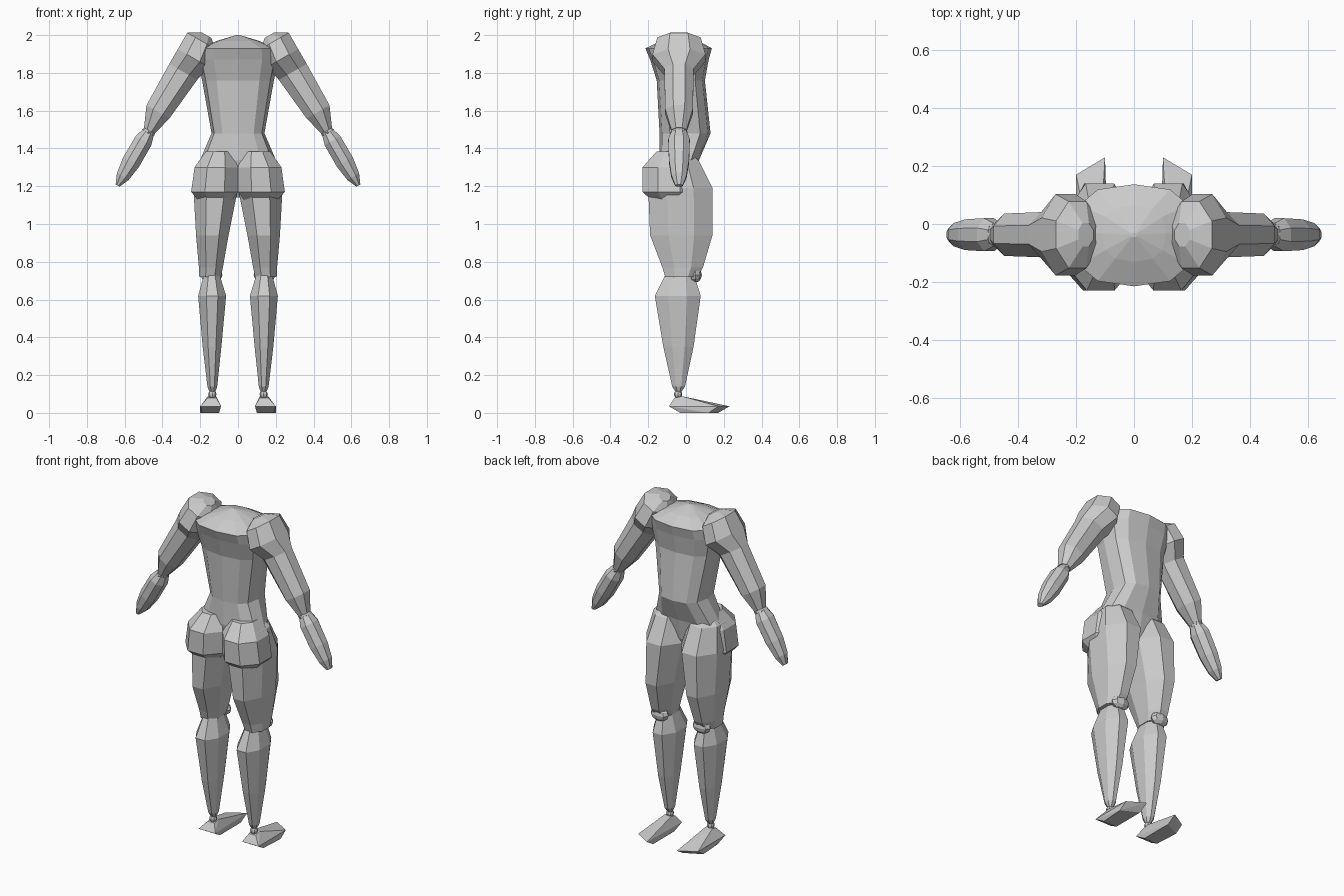
import bpy, bmesh, math
from mathutils import Vector


def finish(bm, name, mirror):
    bmesh.ops.recalc_face_normals(bm, faces=bm.faces)
    me = bpy.data.meshes.new(name)
    bm.to_mesh(me)
    bm.free()
    ob = bpy.data.objects.new(name, me)
    bpy.context.collection.objects.link(ob)
    if mirror:
        m = ob.modifiers.new("Mirror", 'MIRROR')
        m.use_mirror_merge = False
    return ob


def loft(name, rings, n=8, power=1.0, half=True, mirror=True):
    """Skin a tube through rings of (centre, u vector, v vector)."""
    bm = bmesh.new()
    off = math.pi / n if half else 0
    grow = 1 / math.cos(math.pi / n) if half else 1
    bend = lambda c: math.copysign(abs(c) ** power, c) * grow
    loops = []
    for c, u, v in rings:
        angles = [off + 2 * math.pi * i / n for i in range(n)]
        loops.append([bm.verts.new(c + u * bend(math.cos(a)) + v * bend(math.sin(a)))
                      for a in angles])
    for a, b in zip(loops, loops[1:]):
        for i in range(n):
            j = (i + 1) % n
            bm.faces.new((a[i], a[j], b[j], b[i]))
    bm.faces.new(loops[0])
    bm.faces.new(loops[-1])
    return finish(bm, name, mirror)


def upright(rows):
    """Rows of (z, x min, x max, y min, y max) become level rings."""
    return [(Vector(((x0 + x1) / 2, (y0 + y1) / 2, z)),
             Vector(((x1 - x0) / 2, 0, 0)), Vector((0, (y1 - y0) / 2, 0)))
            for z, x0, x1, y0, y1 in rows]


ELBOW = Vector((0.475, -0.037, 1.485))
ALONG = Vector((0.5, 0, -0.866))
ACROSS = Vector((0.866, 0, 0.5))


def along_arm(rows):
    """Rows of (distance from elbow, radius across, radius in y, sideways shift)."""
    return [(ELBOW + ALONG * t + ACROSS * s, ACROSS * ru, Vector((0, rv, 0)))
            for t, ru, rv, s in rows]


def ball(name, loc, scale, segments=8, rings=6):
    bm = bmesh.new()
    bmesh.ops.create_uvsphere(bm, u_segments=segments, v_segments=rings, radius=1)
    for v in bm.verts:
        v.co = Vector(loc) + v.co * Vector(scale)
    return finish(bm, name, True)


# Torso, from crotch to domed neck base
loft("torso", upright([
    (1.14, -0.04, 0.04, -0.08, 0.02),
    (1.22, -0.12, 0.12, -0.12, 0.05),
    (1.34, -0.20, 0.20, -0.14, 0.07),
    (1.48, -0.14, 0.14, -0.14, 0.13),
    (1.76, -0.19, 0.19, -0.155, 0.10),
    (1.87, -0.215, 0.215, -0.19, 0.12),
    (1.93, -0.21, 0.21, -0.215, 0.137),
    (1.97, -0.11, 0.11, -0.13, 0.065),
    (2.00, -0.01, 0.01, -0.045, -0.03)]),
    n=12, power=0.75, half=False, mirror=False)

# Buttocks
loft("buttock", upright([
    (1.115, 0.04, 0.20, -0.17, 0.00),
    (1.17, 0.00, 0.248, -0.23, 0.05),
    (1.30, 0.00, 0.23, -0.23, 0.05),
    (1.385, 0.03, 0.17, -0.155, 0.02)]))

# Legs
loft("thigh", upright([
    (0.72, 0.09, 0.205, -0.11, 0.06),
    (0.77, 0.08, 0.207, -0.125, 0.09),
    (0.94, 0.05, 0.222, -0.19, 0.14),
    (1.19, 0.00, 0.236, -0.20, 0.14),
    (1.33, 0.02, 0.21, -0.15, 0.07),
    (1.38, 0.06, 0.16, -0.10, 0.02)]))
loft("shin", upright([
    (0.105, 0.122, 0.148, -0.05, -0.03),
    (0.14, 0.11, 0.162, -0.073, -0.005),
    (0.35, 0.088, 0.187, -0.12, 0.04),
    (0.62, 0.063, 0.211, -0.165, 0.078),
    (0.74, 0.10, 0.178, -0.105, 0.04)]))
ball("kneecap", (0.14, 0.05, 0.73), (0.058, 0.034, 0.04))
ball("ankle", (0.136, -0.042, 0.098), (0.022, 0.022, 0.022))

# Feet: wedge with slanted toes
bm = bmesh.new()
for p in [(0.10, -0.03, 0), (0.19, -0.03, 0), (0.20, 0.12, 0), (0.10, 0.17, 0),
          (0.09, -0.09, 0.035), (0.20, -0.09, 0.035), (0.20, 0.17, 0.035), (0.10, 0.23, 0.035),
          (0.115, -0.06, 0.08), (0.16, -0.06, 0.08), (0.16, -0.02, 0.088), (0.115, -0.02, 0.088)]:
    bm.verts.new(p)
bmesh.ops.convex_hull(bm, input=bm.verts)
finish(bm, "foot", True)

# Arms
loft("upper_arm", along_arm([
    (-0.60, 0.03, 0.04, -0.01),
    (-0.56, 0.085, 0.115, 0.0),
    (-0.46, 0.095, 0.14, -0.01),
    (-0.37, 0.085, 0.078, 0.0),
    (-0.12, 0.07, 0.073, 0.01),
    (-0.01, 0.032, 0.04, 0.0)]))
ball("elbow", ELBOW, (0.037, 0.045, 0.03))
loft("forearm", along_arm([
    (0.0, 0.033, 0.04, 0.0),
    (0.05, 0.048, 0.057, 0.0),
    (0.18, 0.049, 0.053, 0.0),
    (0.27, 0.036, 0.04, 0.0),
    (0.325, 0.012, 0.02, 0.0)]))
